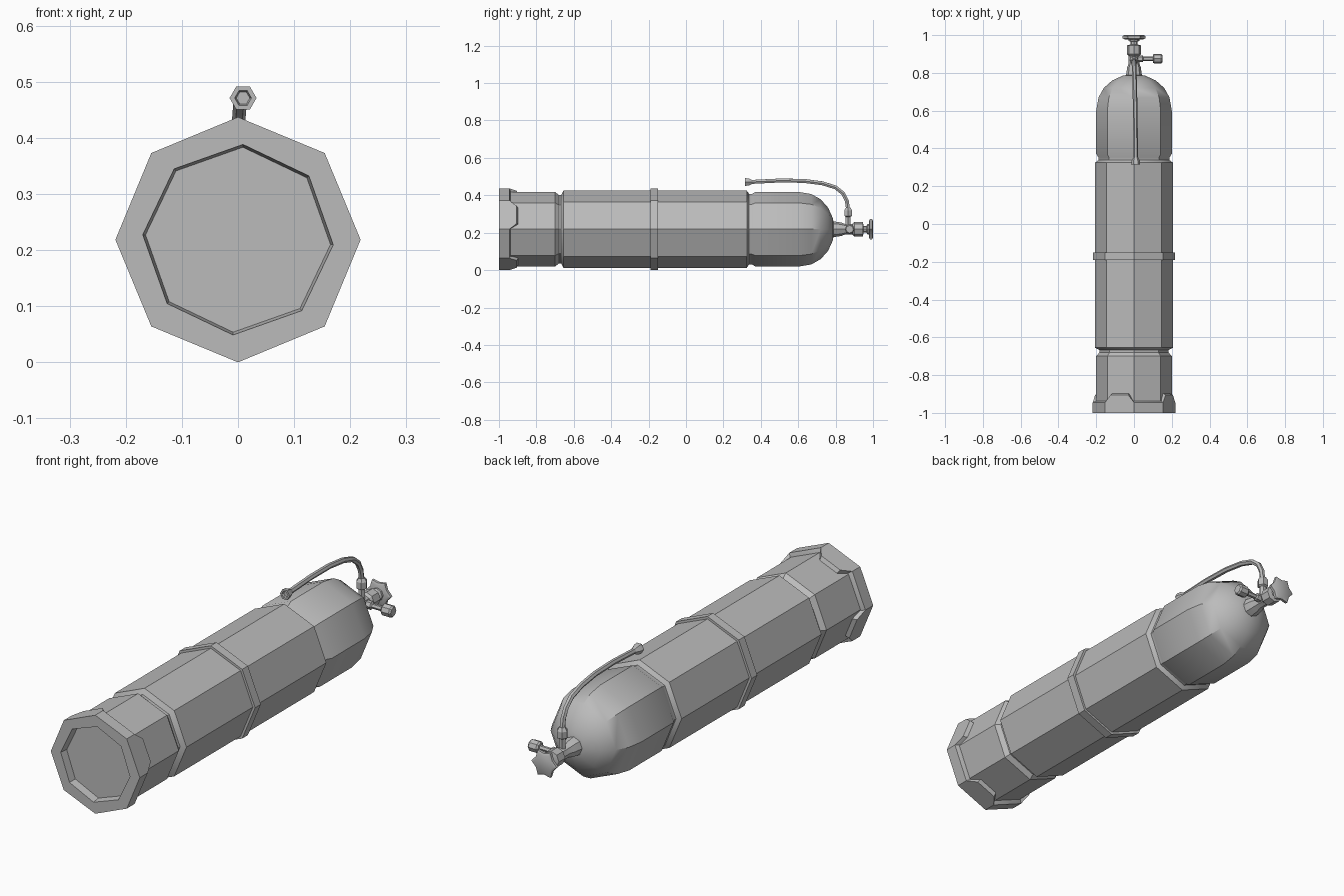
import bpy, bmesh
from math import radians, cos, sin, pi
from mathutils import Vector

cube = bpy.data.objects.get("Cube")
if cube:
    bpy.data.objects.remove(cube)

grey = bpy.data.materials.new("plain grey")
grey.use_nodes = True
grey.diffuse_color = (0.5, 0.5, 0.5, 1)
grey.node_tree.nodes["Principled BSDF"].inputs["Base Color"].default_value = (0.5, 0.5, 0.5, 1)

X, Y, Z = Vector((1, 0, 0)), Vector((0, 1, 0)), Vector((0, 0, 1))
AXES = {"x": (Y, Z, X), "y": (X, Z, Y), "z": (X, Y, Z)}
AXIS_Z = 0.2185


def finish(name, bm, smooth=30):
    bmesh.ops.recalc_face_normals(bm, faces=bm.faces)
    mesh = bpy.data.meshes.new(name)
    bm.to_mesh(mesh)
    bm.free()
    mesh.materials.append(grey)
    ob = bpy.data.objects.new(name, mesh)
    bpy.context.collection.objects.link(ob)
    bpy.ops.object.select_all(action="DESELECT")
    ob.select_set(True)
    bpy.context.view_layer.objects.active = ob
    bpy.ops.object.shade_smooth_by_angle(angle=radians(smooth))
    return ob


def lathe(name, profile, center=(0, 0, AXIS_Z), axis="y", sides=8, phase=0, lobe=1, smooth=30):
    """Closed polygonal turning; profile entries are (distance, radius, optional twist)."""
    u, v, w = AXES[axis]
    bm = bmesh.new()
    rings = []
    for t, r, *twist in profile:
        ring = []
        for i in range(sides):
            a = 2 * pi * i / sides + radians(phase + sum(twist))
            rr = r * (lobe if i % 2 else 1)
            ring.append(bm.verts.new(Vector(center) + u * rr * cos(a) + v * rr * sin(a) + w * t))
        rings.append(ring)
    for a, b in zip(rings, rings[1:]):
        for i in range(sides):
            j = (i + 1) % sides
            bm.faces.new((a[i], a[j], b[j], b[i]))
    bm.faces.new(rings[0])
    bm.faces.new(rings[-1])
    return finish(name, bm, smooth)


# Cylinder with two grooves and a domed shoulder
lathe("tank_body", [
    (-0.96, 0.2), (-0.7, 0.2), (-0.68, 0.183), (-0.667, 0.183), (-0.655, 0.206),
    (0.325, 0.206), (0.338, 0.188), (0.352, 0.188), (0.372, 0.2), (0.6, 0.2),
    (0.67, 0.188), (0.72, 0.16), (0.76, 0.115), (0.785, 0.06), (0.79, 0.03)], smooth=35)
lathe("middle_band", [(-0.19, 0.2), (-0.19, 0.217), (-0.15, 0.217), (-0.15, 0.2)])

# Foot cup with a recessed underside
lathe("base_boot", [(-0.965, 0.165, -3), (-1, 0.17, -3), (-1, 0.2185),
                    (-0.945, 0.2185), (-0.935, 0.195)])

# Raised tabs on every other side of the foot cup
bm = bmesh.new()
for k in range(4):
    corners = [Vector((cos(a), 0, sin(a))) for a in (k * pi / 2, k * pi / 2 + pi / 4)]
    layers = []
    for r, tip in ((0.195, -0.895), (0.2185, -0.905)):
        layers.append([bm.verts.new(corners[0].lerp(corners[1], f) * r + Vector((0, y, AXIS_Z)))
                       for f, y in ((0, -0.945), (1, -0.945), (0.8, tip), (0.2, tip))])
    low, high = layers
    bm.faces.new(low)
    bm.faces.new(high)
    for i in range(4):
        j = (i + 1) % 4
        bm.faces.new((low[i], low[j], high[j], high[i]))
finish("boot_tabs", bm)

# Valve, stem and lobed handwheel
lathe("valve_body", [(0.775, 0.044), (0.83, 0.036), (0.85, 0.028), (0.89, 0.028),
                     (0.9, 0.038), (0.945, 0.038), (0.95, 0.02)])
lathe("valve_stem", [(0.94, 0.018), (0.965, 0.018), (0.97, 0.028), (0.985, 0.028)])
lathe("handwheel", [(0.978, 0.05), (0.983, 0.062), (0.995, 0.062), (1, 0.05)],
      sides=12, lobe=0.75)

# Side outlet with its gauge
lathe("gauge_stem", [(0.02, 0.018), (0.045, 0.018), (0.05, 0.011), (0.105, 0.011)],
      center=(0, 0.875, AXIS_Z), axis="x", sides=6)
lathe("gauge", [(0.1, 0.02), (0.107, 0.026), (0.143, 0.026), (0.15, 0.02)],
      center=(0, 0.875, AXIS_Z), axis="x")

# Hose with a fitting at each end
lathe("hose_connector", [(0.23, 0.015), (0.285, 0.015), (0.29, 0.024), (0.32, 0.024), (0.335, 0.013)],
      center=(0, 0.867, 0), axis="z", sides=6)
lathe("hose_end", [(0.325, 0.012), (0.315, 0.015), (0.315, 0.024), (0.335, 0.022), (0.355, 0.012)],
      center=(0.009, 0, 0.471), sides=6)
path = [(0, 0.867, 0.32), (0, 0.86, 0.37), (0, 0.84, 0.41), (0.002, 0.8, 0.442),
        (0.004, 0.73, 0.464), (0.006, 0.63, 0.477), (0.008, 0.5, 0.479), (0.009, 0.34, 0.471)]
curve = bpy.data.curves.new("hose", "CURVE")
curve.dimensions = "3D"
curve.bevel_depth = 0.012
curve.bevel_resolution = 1
spline = curve.splines.new("POLY")
spline.points.add(len(path) - 1)
for point, co in zip(spline.points, path):
    point.co = (*co, 1)
curve.materials.append(grey)
hose = bpy.data.objects.new("hose", curve)
bpy.context.collection.objects.link(hose)
bpy.ops.object.select_all(action="DESELECT")
hose.select_set(True)
bpy.context.view_layer.objects.active = hose
bpy.ops.object.convert(target="MESH")
bpy.ops.object.shade_smooth_by_angle(angle=radians(30))
